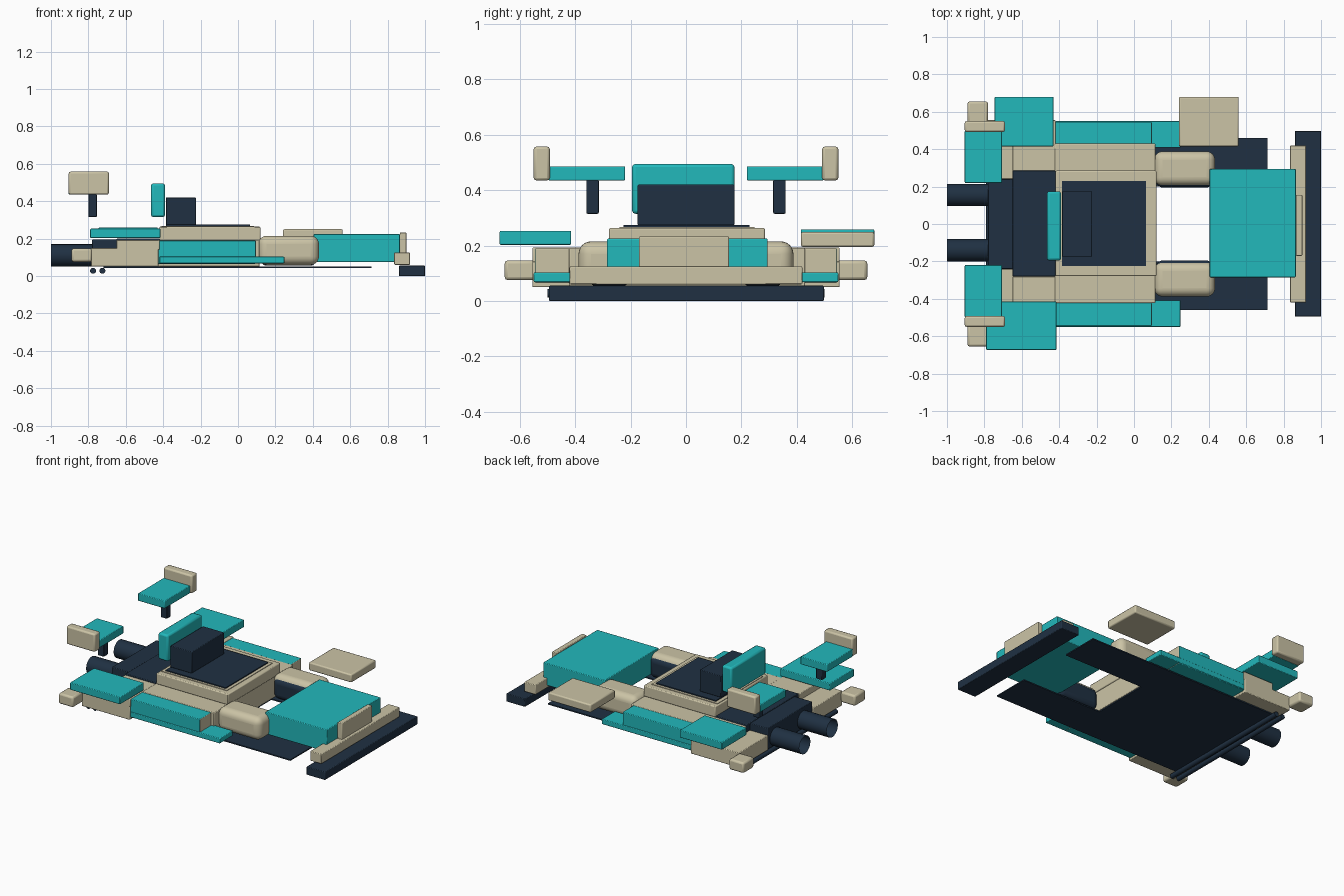
import bpy
import bmesh
from math import radians
from mathutils import Vector, Matrix

cube = bpy.data.objects.get("Cube")
if cube:
    bpy.data.objects.remove(cube, do_unlink=True)


def material(name, color):
    mat = bpy.data.materials.new(name)
    mat.use_nodes = True
    mat.diffuse_color = (*color, 1)
    mat.node_tree.nodes["Principled BSDF"].inputs["Base Color"].default_value = (*color, 1)
    return mat


TEAL = material("teal", (0.016, 0.48, 0.50))
BEIGE = material("beige", (0.60, 0.55, 0.38))
NAVY = material("dark navy", (0.014, 0.03, 0.055))


def finish(name, bm, *mats):
    mesh = bpy.data.meshes.new(name)
    bm.to_mesh(mesh)
    bm.free()
    obj = bpy.data.objects.new(name, mesh)
    bpy.context.collection.objects.link(obj)
    for mat in mats:
        mesh.materials.append(mat)
    return obj


def smooth(obj):
    bpy.ops.object.select_all(action="DESELECT")
    obj.select_set(True)
    bpy.context.view_layer.objects.active = obj
    bpy.ops.object.shade_smooth_by_angle(angle=radians(40))


def box(name, x, y, z, mat, bevel=0.004, segments=2, end=None):
    """Bevelled box from x, y and z ranges; end is an optional material for its +x face."""
    bm = bmesh.new()
    bmesh.ops.create_cube(bm, size=1)
    lo, hi = (Vector(c) for c in zip(x, y, z))
    size = hi - lo
    bmesh.ops.transform(bm, verts=bm.verts, matrix=Matrix.Translation((lo + hi) / 2)
                        @ Matrix.Diagonal((*size, 1)))
    if end:
        for face in bm.faces:
            face.material_index = int(face.normal.x > 0.9)
    obj = finish(name, bm, mat, *([end] if end else []))
    if bevel:
        mod = obj.modifiers.new("rounded edges", "BEVEL")
        mod.width = bevel
        mod.segments = segments
        smooth(obj)
    return obj


def pair(name, x, y, z, mat, **options):
    """The same box on both long sides."""
    box(name + "_back_side", x, y, z, mat, **options)
    box(name + "_front_side", x, (-y[1], -y[0]), z, mat, **options)


def tube(name, start, axis, length, radius, wall=0.0):
    """Round bar, or an open-mouthed pipe when a wall is given."""
    bm = bmesh.new()
    bmesh.ops.create_cone(bm, cap_ends=True, segments=24, radius1=radius, radius2=radius, depth=length)
    if wall:
        mouth = [f for f in bm.faces if f.normal.z > 0.9]
        bmesh.ops.inset_region(bm, faces=mouth, thickness=wall)
        bmesh.ops.translate(bm, verts=mouth[0].verts, vec=(0, 0, -length * 0.8))
    axis = Vector(axis)
    turn = axis.to_track_quat("Z", "Y").to_matrix().to_4x4()
    bmesh.ops.transform(bm, verts=bm.verts,
                        matrix=Matrix.Translation(Vector(start) + axis * length / 2) @ turn)
    smooth(finish(name, bm, NAVY))


# Nose
box("splitter", (0.86, 1.0), (-0.495, 0.498), (0, 0.055), NAVY)
box("bumper", (0.835, 0.92), (-0.42, 0.42), (0.06, 0.125), BEIGE)
box("nose_panel", (0.865, 0.90), (-0.17, 0.155), (0.12, 0.233), BEIGE)
box("hood", (0.405, 0.865), (-0.285, 0.295), (0.075, 0.225), TEAL)

# Underfloor
pair("floor_strip", (-0.72, 0.715), (0.2, 0.46), (0.042, 0.05), NAVY, bevel=0)
box("floor_middle", (-0.72, 0.11), (-0.2, 0.2), (0.042, 0.05), NAVY, bevel=0)
for name, x in (("outer", -0.775), ("inner", -0.725)):
    tube(name + "_axle", (x, -0.5, 0.028), (0, 1, 0), 1.0, 0.016)

# Rounded fenders with dark inner wells
pair("fender", (0.108, 0.433), (0.205, 0.388), (0.06, 0.215), BEIGE, bevel=0.045, segments=6)
pair("wheel_well", (0.12, 0.42), (0.195, 0.36), (0.055, 0.195), NAVY, bevel=0.035, segments=5)
box("loose_panel", (0.24, 0.56), (0.415, 0.68), (0.195, 0.25), BEIGE, bevel=0.008)

# Body and cabin
box("lower_body", (-0.425, 0.115), (-0.422, 0.43), (0.05, 0.192), BEIGE)
box("cabin", (-0.42, 0.12), (-0.278, 0.285), (0.19, 0.264), BEIGE, bevel=0.006)
box("cabin_rim", (-0.41, 0.085), (-0.24, 0.247), (0.26, 0.268), BEIGE, bevel=0)
box("cabin_plate", (-0.385, 0.065), (-0.225, 0.23), (0.266, 0.275), NAVY, bevel=0)
box("cabin_block", (-0.385, -0.225), (-0.175, 0.175), (0.274, 0.42), NAVY)
box("head_panel", (-0.465, -0.39), (-0.195, 0.175), (0.315, 0.495), TEAL, bevel=0.012)

# Side skirts
pair("side_skirt", (-0.43, 0.095), (0.42, 0.545), (0.065, 0.19), TEAL, end=BEIGE)
pair("lower_skirt", (-0.42, 0.248), (0.408, 0.55), (0.068, 0.103), TEAL)

# Tail
pair("tail_box", (-0.785, -0.425), (0.24, 0.555), (0.05, 0.15), BEIGE)
pair("tail_step", (-0.65, -0.42), (0.28, 0.555), (0.14, 0.193), BEIGE)
pair("tail_pod", (-0.89, -0.78), (0.54, 0.655), (0.075, 0.147), BEIGE, bevel=0.012)
box("engine_deck", (-0.65, -0.42), (-0.28, 0.285), (0.05, 0.2), NAVY)
box("engine_block", (-0.78, -0.645), (-0.24, 0.24), (0.05, 0.195), NAVY)
box("tail_cover_back_side", (-0.745, -0.43), (0.415, 0.68), (0.208, 0.259), TEAL)
box("tail_cover_front_side", (-0.79, -0.415), (-0.673, -0.415), (0.203, 0.253), TEAL)
for name, y in (("back", 0.155), ("front", -0.14)):
    tube("exhaust_" + name + "_side", (-0.77, y, 0.11), (-1, 0, 0), 0.23, 0.06, wall=0.012)

# Split wing
pair("wing", (-0.905, -0.705), (0.22, 0.497), (0.435, 0.486), TEAL)
pair("wing_end_plate", (-0.905, -0.69), (0.492, 0.55), (0.435, 0.558), BEIGE, bevel=0.01)
pair("wing_strut", (-0.80, -0.755), (0.315, 0.36), (0.315, 0.437), NAVY)
